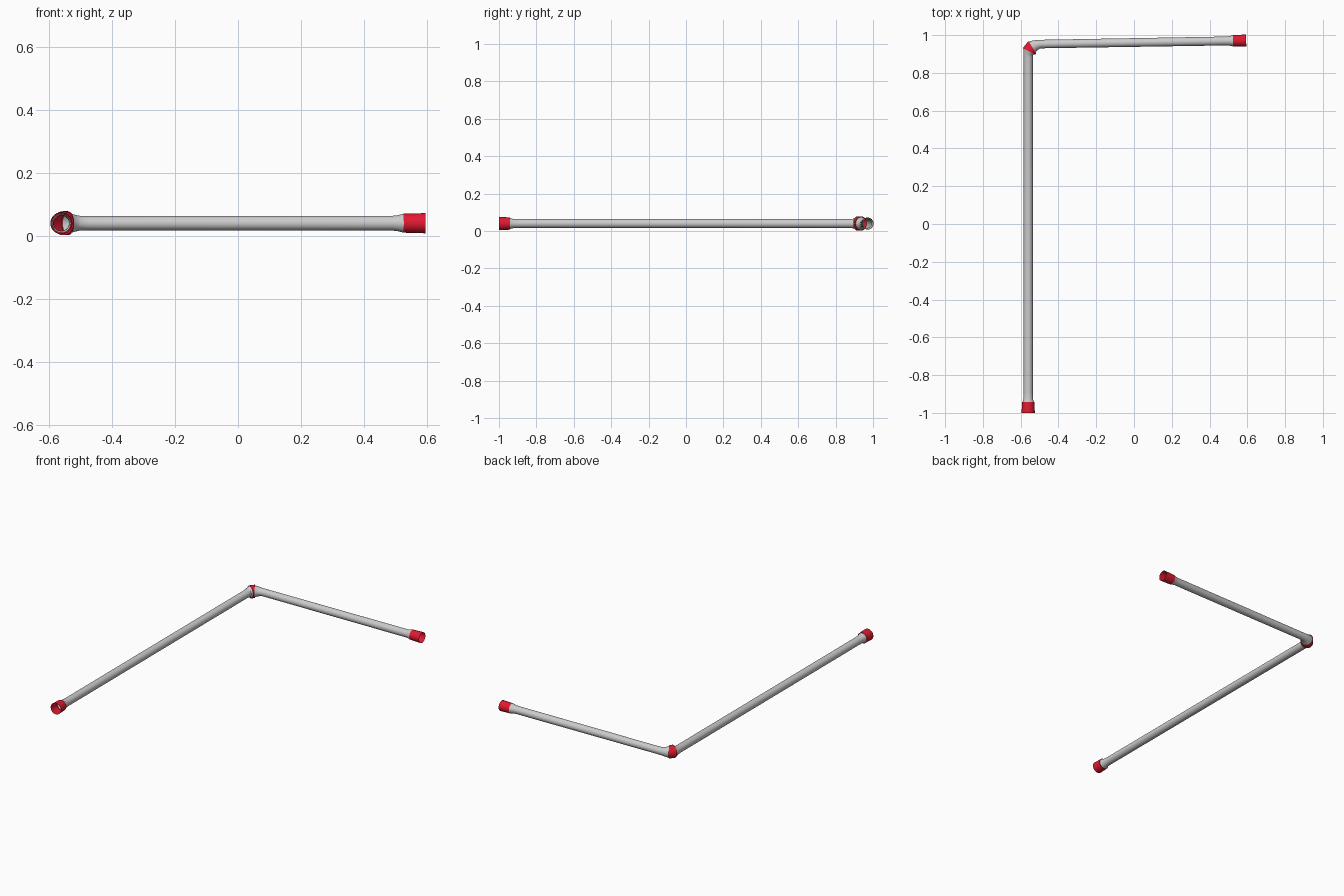
import bpy, bmesh
from math import sin, cos, pi, radians
from mathutils import Vector

if "Cube" in bpy.data.objects:
    bpy.data.objects.remove(bpy.data.objects["Cube"])

SIDES = 32
Z = 0.04  # height of the pipe axis

red = bpy.data.materials.new("red")
red.diffuse_color = (0.75, 0.01, 0.03, 1)
red.use_nodes = True
red.node_tree.nodes["Principled BSDF"].inputs["Base Color"].default_value = red.diffuse_color


def tube(name, sections, mat=None):
    """Open shell through rings: (x, y, heading in degrees, radius)."""
    bm = bmesh.new()
    rings = []
    for x, y, heading, r in sections:
        h = radians(heading)
        side, up, c = Vector((sin(h), -cos(h), 0)), Vector((0, 0, 1)), Vector((x, y, Z))
        rings.append([bm.verts.new(c + r * (cos(a) * side + sin(a) * up))
                      for a in (2 * pi * i / SIDES for i in range(SIDES))])
    for a, b in zip(rings, rings[1:]):
        for i in range(SIDES):
            j = (i + 1) % SIDES
            bm.faces.new((a[i], a[j], b[j], b[i]))
    bmesh.ops.recalc_face_normals(bm, faces=bm.faces)
    # make sure the shell faces outward
    f = bm.faces[0]
    centre = sum((v.co for r in rings[:2] for v in r), Vector()) / (2 * SIDES)
    f.normal_update()
    if f.normal.dot(f.calc_center_median() - centre) < 0:
        bmesh.ops.reverse_faces(bm, faces=bm.faces)
    me = bpy.data.meshes.new(name)
    bm.to_mesh(me)
    bm.free()
    ob = bpy.data.objects.new(name, me)
    bpy.context.collection.objects.link(ob)
    if mat:
        me.materials.append(mat)
    bpy.context.view_layer.objects.active = ob
    ob.select_set(True)
    bpy.ops.object.shade_smooth_by_angle(angle=radians(35))
    ob.select_set(False)


# long pipe with slightly flared ends
X1 = -0.56
tube("long_pipe", [(X1, -0.942, 90, 0.030), (X1, -0.925, 90, 0.025),
                   (X1, -0.89, 90, 0.024), (X1, 0.88, 90, 0.024),
                   (X1, 0.897, 85, 0.026), (-0.555, 0.914, 63, 0.034)])

# short pipe, curving out of the corner and drifting slightly backwards
tube("short_pipe", [(-0.539, 0.9365, 31, 0.034), (-0.522, 0.946, 22, 0.028),
                    (-0.50, 0.952, 8, 0.023), (-0.47, 0.953, 1, 0.0225),
                    (0.49, 0.969, 1, 0.0235), (0.505, 0.9695, 1, 0.025),
                    (0.525, 0.97, 1, 0.030)])

# red corner collar
tube("corner_collar", [(-0.555, 0.914, 63, 0.034), (-0.555, 0.914, 63, 0.038),
                       (-0.539, 0.9365, 31, 0.038), (-0.539, 0.9365, 31, 0.034)], red)

# red open end collars
tube("long_pipe_collar", [(X1, -1.0, 90, 0.035), (X1, -0.942, 90, 0.033),
                          (X1, -0.942, 90, 0.030)], red)
tube("short_pipe_collar", [(0.525, 0.97, 1, 0.030), (0.594, 0.971, 1, 0.032)], red)
